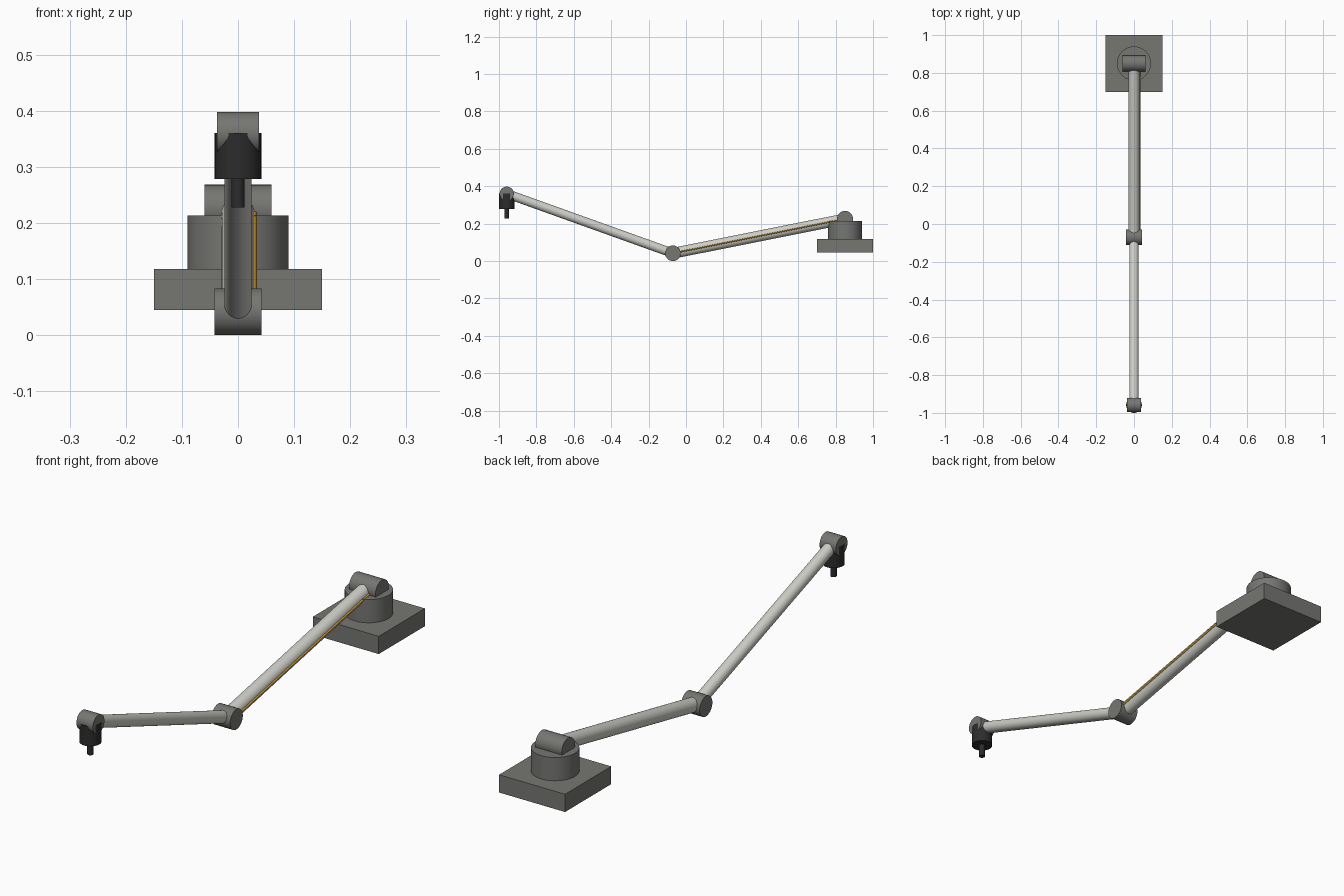
import bpy
from mathutils import Vector

cube = bpy.data.objects.get("Cube")
if cube:
    bpy.data.objects.remove(cube, do_unlink=True)


def material(name, rgb):
    mat = bpy.data.materials.new(name)
    mat.use_nodes = True
    colour = (*rgb, 1)
    mat.diffuse_color = colour
    mat.node_tree.nodes["Principled BSDF"].inputs["Base Color"].default_value = colour
    return mat


joint_grey = material("joint grey", (0.18, 0.18, 0.17))
arm_grey = material("light arm grey", (0.62, 0.62, 0.58))
tool_black = material("tool black", (0.025, 0.025, 0.025))
cable_orange = material("cable orange", (0.6, 0.3, 0.03))


def rod(name, start, end, radius, mat, sides=48):
    """Capped cylinder running from start to end."""
    start, end = Vector(start), Vector(end)
    axis = end - start
    bpy.ops.mesh.primitive_cylinder_add(
        vertices=sides, radius=radius, depth=axis.length, location=(start + end) / 2,
        rotation=axis.to_track_quat("Z", "Y").to_euler())
    obj = bpy.context.object
    obj.name = name
    obj.data.materials.append(mat)
    bpy.ops.object.shade_smooth_by_angle()
    return obj


def hinge(name, centre, half_width, radius):
    """Joint barrel lying across the arm."""
    offset = Vector((half_width, 0, 0))
    return rod(name, centre - offset, centre + offset, radius, joint_grey)


# Joint centres along the arm
shoulder = Vector((0, 0.85, 0.225))
elbow = Vector((0, -0.07, 0.0415))
wrist = Vector((0, -0.9585, 0.36))

# Base plate and turret
bpy.ops.mesh.primitive_cube_add(size=1, location=(0, 0.85, 0.081))
base = bpy.context.object
base.name = "base_plate"
base.scale = (0.30, 0.30, 0.073)
base.data.materials.append(joint_grey)
rod("turret", (0, 0.85, 0.11), (0, 0.85, 0.213), 0.09, joint_grey, 64)

# Joints
hinge("shoulder_joint", shoulder, 0.06, 0.043)
hinge("elbow_joint", elbow, 0.042, 0.0415)
hinge("wrist_joint", wrist, 0.037, 0.038)

# Arm tubes and the cable along the left side of the upper arm
rod("upper_arm", shoulder, elbow, 0.029, arm_grey)
rod("forearm", elbow, wrist, 0.0245, arm_grey)
side = Vector((0.03, 0, 0))
rod("cable", shoulder + side, elbow + side, 0.004, cable_orange, 16)

# Tool hanging from the wrist
rod("tool_body", wrist, wrist - Vector((0, 0, 0.082)), 0.0415, tool_black)
rod("tool_tip", wrist - Vector((0, 0, 0.08)), wrist - Vector((0, 0, 0.133)), 0.012, tool_black, 24)
